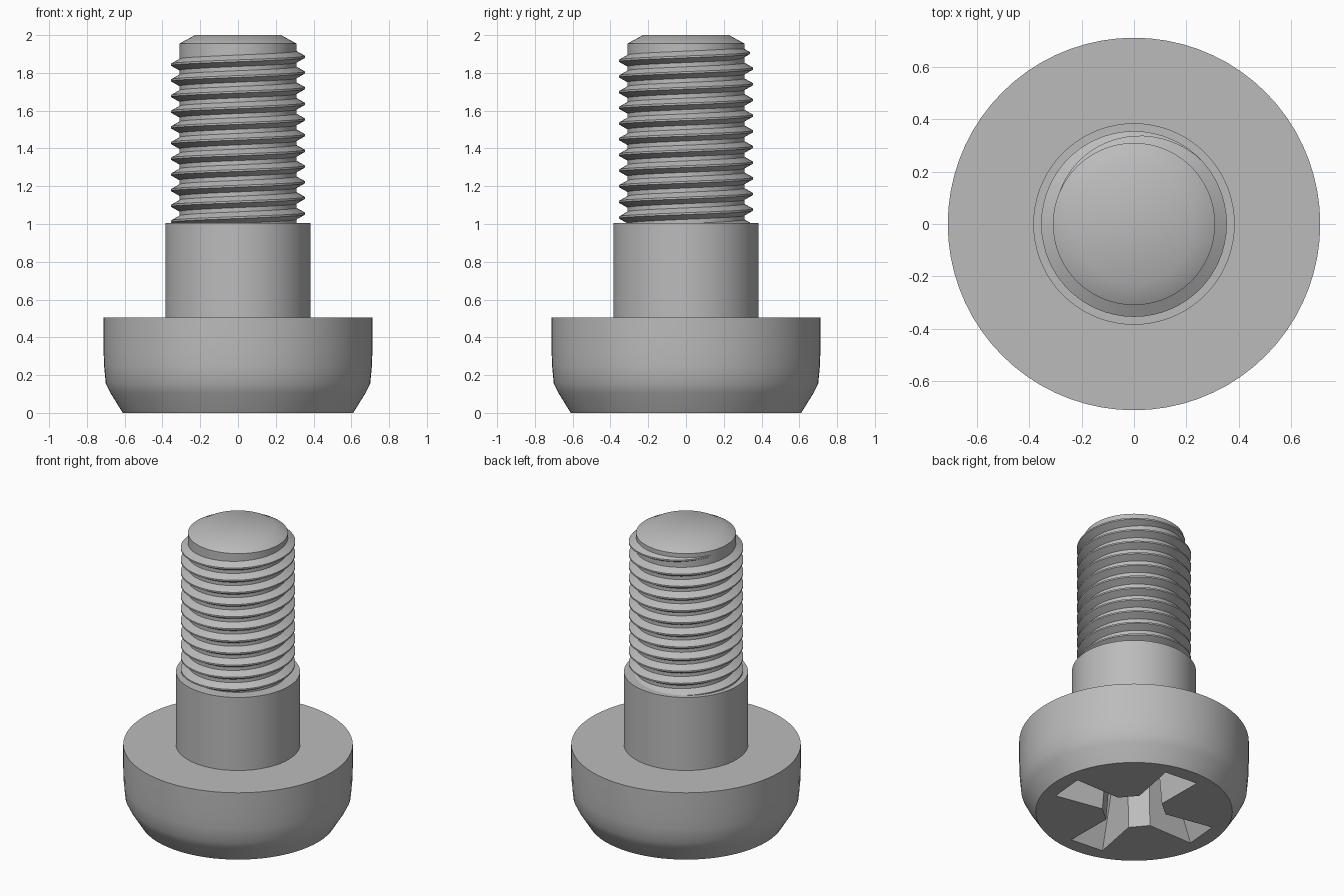
import bpy
import bmesh
from math import cos, sin, pi, radians, floor

cube = bpy.data.objects.get("Cube")
if cube:
    bpy.data.objects.remove(cube, do_unlink=True)

GREY = (0.5, 0.5, 0.5, 1)
steel = bpy.data.materials.new("steel grey")
steel.use_nodes = True
steel.diffuse_color = GREY
steel.node_tree.nodes["Principled BSDF"].inputs["Base Color"].default_value = GREY


def make_object(name, bm):
    bmesh.ops.recalc_face_normals(bm, faces=bm.faces)
    mesh = bpy.data.meshes.new(name)
    bm.to_mesh(mesh)
    bm.free()
    mesh.materials.append(steel)
    obj = bpy.data.objects.new(name, mesh)
    bpy.context.collection.objects.link(obj)
    return obj


def select(obj):
    bpy.ops.object.select_all(action="DESELECT")
    obj.select_set(True)
    bpy.context.view_layer.objects.active = obj


def smooth(obj):
    select(obj)
    bpy.ops.object.shade_smooth_by_angle(angle=radians(35))


def loft(bm, rings, closed=True):
    """Skin a list of vertex rings and cap both ends."""
    for a, b in zip(rings, rings[1:]):
        n = len(a)
        for i in range(n):
            bm.faces.new((a[i], a[(i + 1) % n], b[(i + 1) % n], b[i]))
    bm.faces.new(rings[0])
    bm.faces.new(rings[-1])


def lathe(name, profile, sides=72):
    bm = bmesh.new()
    rings = [[bm.verts.new((r * cos(2 * pi * i / sides), r * sin(2 * pi * i / sides), z))
              for i in range(sides)] for r, z in profile]
    loft(bm, rings)
    return make_object(name, bm)


# Turned parts
head = lathe("head", [(0.61, 0), (0.675, 0.105), (0.70, 0.155),
                      (0.709, 0.25), (0.712, 0.34), (0.712, 0.505)])
shoulder = lathe("shoulder", [(0.385, 0.49), (0.385, 1.005)])
core = lathe("threaded_core", [(0.31, 0.99), (0.31, 1.955), (0.228, 2.0)])

# Cross-shaped drive recess, tapering with depth
DEPTH, TILT = 0.36, radians(-5)


def cross_ring(bm, z):
    t = z / DEPTH
    tip, half = 0.51 - 0.16 * t, 0.118 - 0.04 * t
    far, near = 0.18 - 0.02 * t, 0.085 - 0.02 * t
    ring = []
    for k in range(4):
        a = TILT + k * pi / 2
        for x, y in ((tip, -half), (tip, half), (far, near), (near, far)):
            ring.append(bm.verts.new((x * cos(a) - y * sin(a), x * sin(a) + y * cos(a), z)))
    return ring


bm = bmesh.new()
loft(bm, [cross_ring(bm, -0.03), cross_ring(bm, DEPTH)])
cutter = make_object("recess_cutter", bm)
cutter.hide_render = True
cut = head.modifiers.new("recess", "BOOLEAN")
cut.operation = "DIFFERENCE"
cut.solver = "EXACT"
cut.object = cutter
select(head)
bpy.ops.object.modifier_apply(modifier=cut.name)
bpy.data.objects.remove(cutter, do_unlink=True)

# Right-handed helical thread that fades out at the top
PITCH, STEPS = 0.083, 60
TOP_Z = 1.885                      # crest height on the +x side, last turn
FADE_START, FADE_END = radians(45), radians(160)
bm = bmesh.new()
rings = []
first = -11 * STEPS
last = floor(STEPS * FADE_END / (2 * pi))
for i in range(first, last + 1):
    a = 2 * pi * i / STEPS
    z = TOP_Z + PITCH * i / STEPS
    f = min(1, max(0, (FADE_END - a) / (FADE_END - FADE_START)))
    crest = 0.309 + 0.046 * f
    spread = 0.006 + 0.03 * (crest - 0.3) / 0.055
    section = ((0.3, -spread), (crest, -0.005), (crest, 0.005), (0.3, spread))
    rings.append([bm.verts.new((r * cos(a), r * sin(a), z + h)) for r, h in section])
loft(bm, rings)
thread = make_object("thread", bm)

for part in (head, shoulder, core, thread):
    smooth(part)
